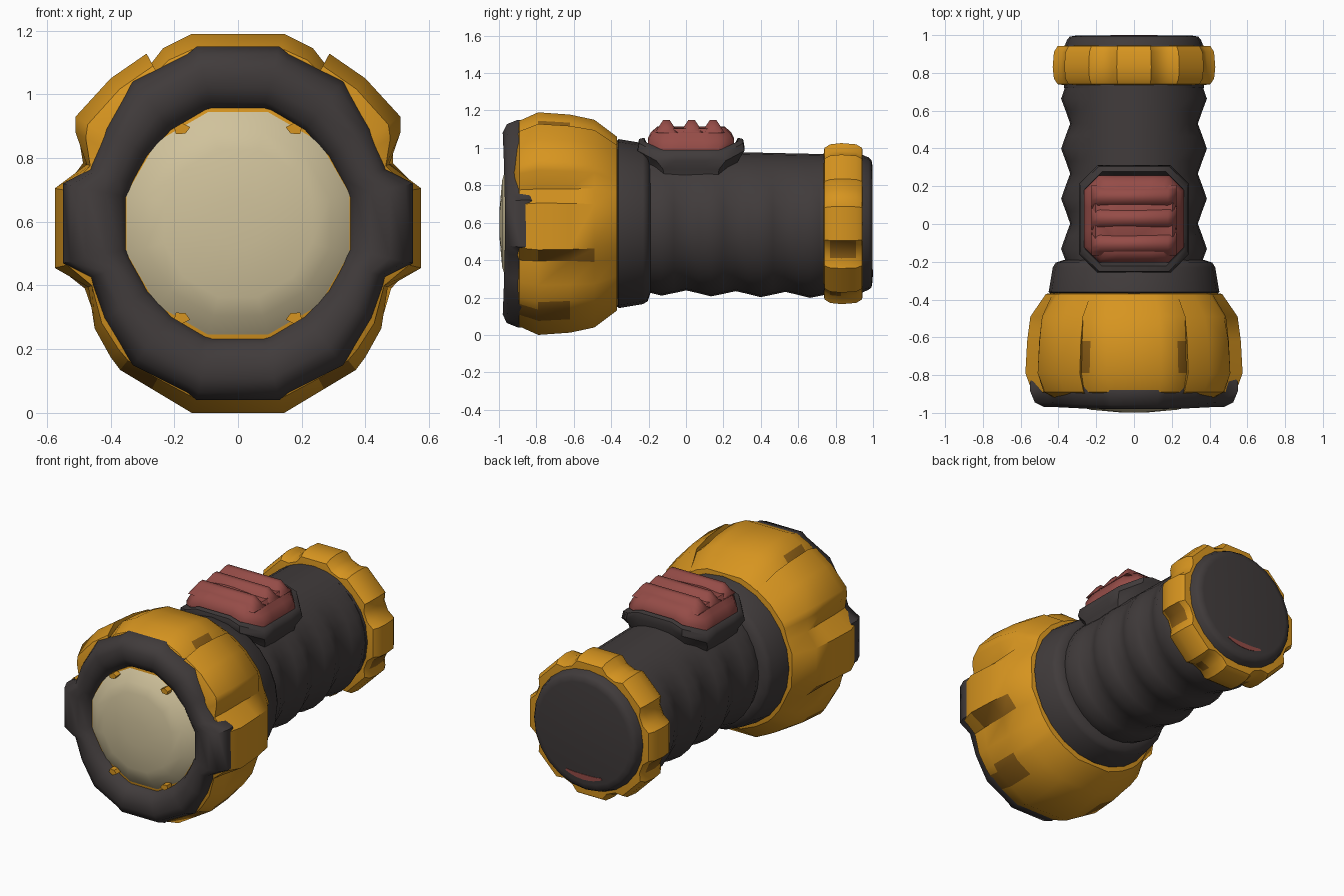
import bpy, bmesh, math
from math import sin, cos, pi, radians
from mathutils import Vector

if "Cube" in bpy.data.objects:
    bpy.data.objects.remove(bpy.data.objects["Cube"])

AXIS = 0.595  # height of the barrel axis


def material(name, rgb):
    m = bpy.data.materials.new(name)
    m.use_nodes = True
    m.diffuse_color = (*rgb, 1)
    bsdf = m.node_tree.nodes["Principled BSDF"]
    bsdf.inputs["Base Color"].default_value = (*rgb, 1)
    bsdf.inputs["Roughness"].default_value = 0.7
    return m


YELLOW = material("amber yellow", (0.68, 0.30, 0.014))
BROWN = material("dark amber", (0.27, 0.115, 0.008))
DARK = material("charcoal", (0.052, 0.044, 0.044))
CREAM = material("cream lens", (0.63, 0.54, 0.33))
RED = material("brick red", (0.30, 0.072, 0.063))


def loft(name, rings, mat, angle=40, cap_start=True, cap_end=True):
    """Skin a list of equal-length point rings."""
    bm = bmesh.new()
    loops = [[bm.verts.new(p) for p in ring] for ring in rings]
    n = len(loops[0])
    for a, b in zip(loops, loops[1:]):
        for i in range(n):
            j = (i + 1) % n
            bm.faces.new((a[i], a[j], b[j], b[i]))
    if cap_start:
        bm.faces.new(loops[0])
    if cap_end:
        bm.faces.new(loops[-1])
    bmesh.ops.recalc_face_normals(bm, faces=bm.faces)
    mesh = bpy.data.meshes.new(name)
    bm.to_mesh(mesh)
    bm.free()
    mesh.materials.append(mat)
    ob = bpy.data.objects.new(name, mesh)
    bpy.context.collection.objects.link(ob)
    bpy.ops.object.select_all(action="DESELECT")
    ob.select_set(True)
    bpy.context.view_layer.objects.active = ob
    bpy.ops.object.shade_smooth_by_angle(angle=radians(angle))
    return ob


def paint(ob, n, mat, cells):
    """Colour lofted faces given as (band, segment) on both mirrored sides."""
    ob.data.materials.append(mat)
    for band, segment in cells:
        for s in (segment, n - 2 - segment):
            ob.data.polygons[band * n + s].material_index = 1


def mirror_x(points):
    return points + [Vector((-p.x, p.y)) for p in reversed(points)]


def circle(r, n, turn=0.0):
    return [Vector((r * sin(2 * pi * i / n + turn), r * cos(2 * pi * i / n + turn)))
            for i in range(n)]


def place(section, y):
    return [(p.x, y, AXIS + p.y) for p in section]


def lathe(name, profile, n, mat, turn=0.0, **kw):
    return loft(name, [place(circle(r, n, turn), y) for r, y in profile], mat, **kw)


# Lamp housing: lobed section blended to a round back
lobed = mirror_x([Vector(p) for p in (
    (.145, .595), (.235, .55), (.278, .495), (.287, .533), (.40, .455), (.51, .335),
    (.51, .285), (.475, .185), (.575, .11), (.575, -.14), (.47, -.2), (.45, -.33),
    (.40, -.42), (.37, -.46), (.27, -.52), (.145, -.595))])


def housing_ring(y, scale, blend, r):
    return place([(p * scale).lerp(p.normalized() * r, blend) for p in lobed], y)


housing = loft("lamp_housing", [
    housing_ring(-.36, 1, 1, .40), housing_ring(-.37, 1, .85, .455),
    housing_ring(-.49, .96, .5, .555), housing_ring(-.62, .985, .1, .57),
    housing_ring(-.79, 1, 0, 1), housing_ring(-.89, .95, .3, .53),
    housing_ring(-.92, .85, .3, .45)], YELLOW, angle=38)
# Dark recesses beside the lobes
paint(housing, len(lobed), BROWN, [(3, 1), (2, 9), (3, 9), (3, 12), (3, 13), (4, 13)])

# Bezel: twelve-sided opening, four outer lobes
quarter = [Vector(p) for p in (
    (.13, .555), (.16, .53), (.33, .445), (.42, .30), (.465, .17), (.55, .125))]
outer = mirror_x(quarter + [Vector((p.x, -p.y)) for p in reversed(quarter)])


def opening(p):
    a = math.atan2(p.x, p.y) + radians(15)
    q = p.normalized() * 0.357 / cos(a % radians(30) - radians(15))
    return Vector((q.x * .96, q.y))


def bezel_ring(t, y):
    pts = [opening(p).lerp(p, t) for p in outer]
    return [(p.x, y + .016 * (1 - (p.y / .56) ** 2), AXIS + p.y) for p in pts]


loft("bezel", [bezel_ring(t, y) for t, y in (
    (.05, -.86), (0, -.92), (.12, -.96), (.35, -.984), (.65, -.984),
    (.88, -.96), (1, -.9), (1.0, -.85), (.85, -.80))],
    DARK, angle=50, cap_start=False, cap_end=False)

# Lens dome and its retaining tabs
lathe("lens", [(.39, -.90), (.355, -.925), (.3, -.965), (.24, -.983), (.08, -.997)],
      12, CREAM, turn=radians(15), angle=60)
for i, (sx, sz) in enumerate(((1, 1), (1, -1), (-1, 1), (-1, -1))):
    tab = [Vector((sx * x, sz * z)) for x, z in
           ((.15, .302), (.165, .282), (.195, .28), (.2, .3), (.175, .315))]
    loft(f"lens_tab_{i + 1}", [place(tab, -.93), place(tab, -.972)], YELLOW)

# Collar behind the housing
lathe("collar", [(.40, -.40), (.452, -.36), (.43, -.23), (.415, -.205), (.37, -.19)],
      24, DARK, angle=50)


# Grip: ribbed on the sides and underneath, plain on top
def grip_ring(y):
    rib = 0.5 * cos(2 * pi * (y - 0.4) / 0.265)
    ring = []
    for p in circle(1, 28):
        ribbing = rib * min(1, max(0, (0.75 - p.y) * 2))
        rx = 0.362 + 0.048 * ribbing
        rz = (0.388 - 0.022 * y if p.y > 0 else 0.372 + 0.015 * y) + 0.03 * ribbing
        ring.append((rx * p.x, y, AXIS + rz * p.y))
    return ring


loft("grip", [grip_ring(-.264 + .06625 * i) for i in range(17)], DARK, angle=50)

# Tail ring with eight raised pads, listed from the top pad's right edge
pads = []
for k in range(8):
    for offset, r in ((12, .44), (18, .408), (27, .408), (33, .44)):
        a = radians(45 * k + offset)
        pads.append(Vector((r * sin(a), r * cos(a))))
tail_ring = loft("tail_ring", [place([p * s for p in pads], y) for s, y in (
    (.85, .735), (.94, .74), (.985, .77), (1, .83), (.985, .91), (.94, .942), (.8, .945))],
    YELLOW, angle=35)
# Dark recesses between the lower pads
paint(tail_ring, len(pads), BROWN, [(2, 8), (2, 9), (3, 8), (3, 9), (2, 13)])

# Tail cap and its small crescent mark
lathe("tail_cap", [(.37, .72), (.375, .93), (.362, .955), (.355, .975),
                   (.34, .992), (.31, .997)], 24, DARK, angle=50)
arc = [Vector((.285 * sin(a), -.285 * cos(a))) for a in
       (radians(-26 + 6.5 * i) for i in range(9))]
arc += [Vector((p.x * .93, p.y + .032 * cos(p.x * 10))) for p in reversed(arc)]
loft("tail_mark", [place(arc, .992), place(arc, 1.0)], RED)


# Switch: octagonal pad and button, both crowned over the barrel
def octagon(hx, hy, cut, z, crown):
    side = [(.4 * hx, -hy), (hx - cut, -hy), (hx, cut - hy), (hx, -.3 * hy),
            (hx, .3 * hy), (hx, hy - cut), (hx - cut, hy), (.4 * hx, hy)]
    pts = mirror_x([Vector(p) for p in side])
    return [(p.x, .027 + p.y, z - crown * p.x ** 2) for p in pts]


loft("switch_pad", [
    octagon(.25, .215, .08, .80, 0), octagon(.27, .24, .09, .93, .6),
    octagon(.292, .285, .10, 1.025, 1.1), octagon(.285, .278, .10, 1.062, 1.1),
    octagon(.26, .25, .09, 1.066, 1.1), octagon(.24, .22, .08, 1.0, 1.1)],
    DARK, angle=45)
loft("switch_button", [
    octagon(.262, .23, .08, .97, .3), octagon(.266, .23, .08, 1.06, .7),
    octagon(.245, .215, .07, 1.09, .7), octagon(.205, .18, .05, 1.116, .3)],
    RED, angle=45)

# Three rounded ridges across the button
for i, y in enumerate((-.105, .03, .145)):
    rings = []
    for x, h in ((-.225, .2), (-.18, 1), (.18, 1), (.225, .2)):
        rings.append([(x, y + dy, 1.08 + dz * h) for dy, dz in (
            (-.062, 0), (-.04, .035), (-.018, .068), (.018, .068), (.04, .035), (.062, 0))])
    loft(f"button_ridge_{i + 1}", rings, RED, angle=60)
